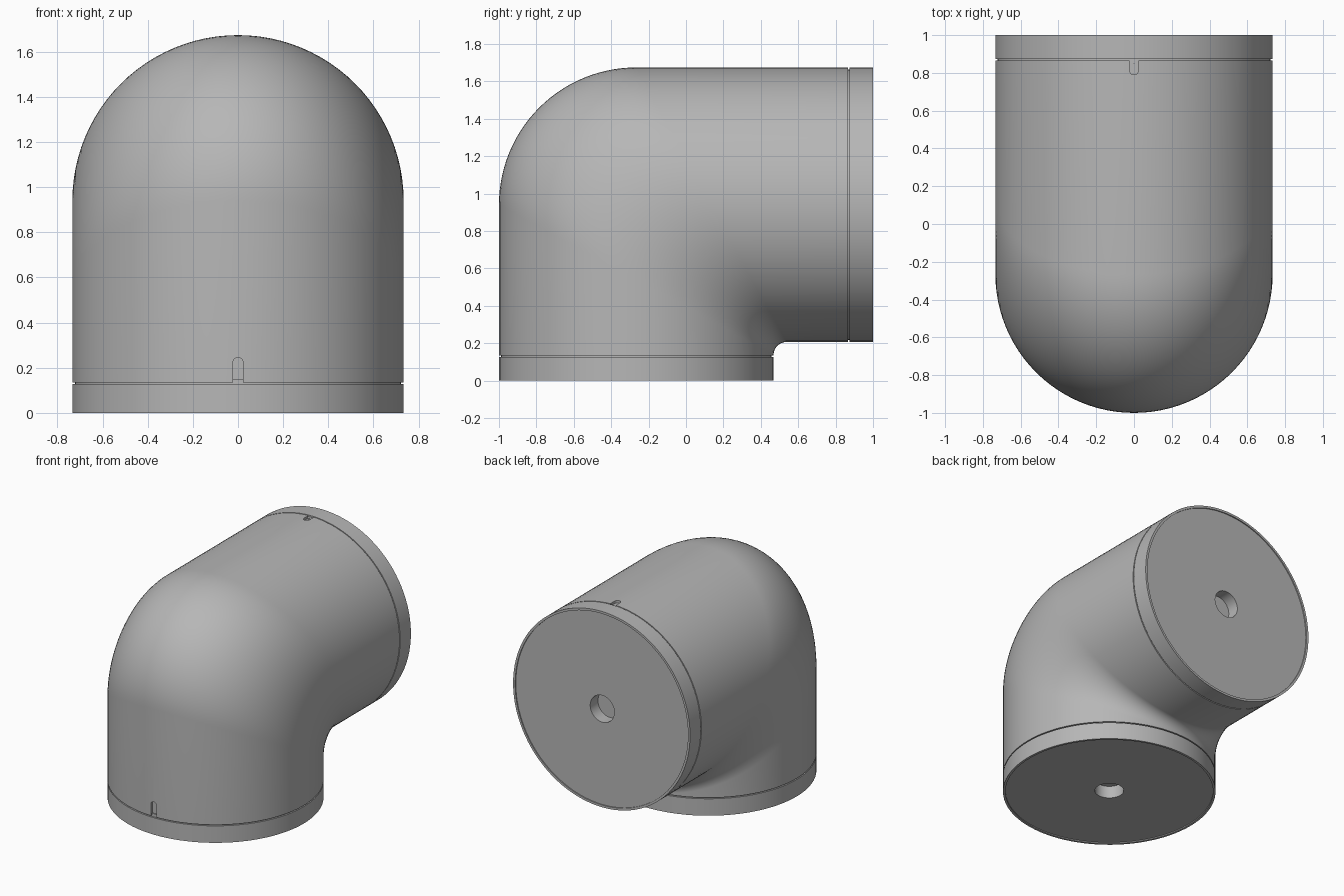
import bpy, bmesh
from math import sin, cos, pi
from mathutils import Matrix

cube = bpy.data.objects.get("Cube")
if cube:
    bpy.data.objects.remove(cube)

R = 0.734                # pipe radius
AXIS_Y, AXIS_Z = -0.266, 0.94
COLLAR = 0.135           # height where the elbow body starts
SIDES, BEND = 96, 28

grey = bpy.data.materials.new("satin_grey")
grey.use_nodes = True
colour = (0.47, 0.47, 0.47, 1)
grey.diffuse_color = colour
grey.node_tree.nodes["Principled BSDF"].inputs["Base Color"].default_value = colour


def make_object(name, bm):
    bmesh.ops.recalc_face_normals(bm, faces=bm.faces)
    mesh = bpy.data.meshes.new(name)
    bm.to_mesh(mesh)
    bm.free()
    mesh.materials.append(grey)
    obj = bpy.data.objects.new(name, mesh)
    bpy.context.collection.objects.link(obj)
    return obj


def activate(obj):
    bpy.ops.object.select_all(action='DESELECT')
    obj.select_set(True)
    bpy.context.view_layer.objects.active = obj


def smooth(obj):
    activate(obj)
    bpy.ops.object.shade_smooth_by_angle(angle=pi / 6)


def loft(bm, rings):
    """Skin a list of closed point rings and cap both ends."""
    loops = [[bm.verts.new(p) for p in ring] for ring in rings]
    for a, b in zip(loops, loops[1:]):
        for i in range(len(a)):
            j = (i + 1) % len(a)
            bm.faces.new((a[i], a[j], b[j], b[i]))
    bm.faces.new(loops[0])
    bm.faces.new(loops[-1])


def circle(radius, z):
    steps = [2 * pi * i / SIDES for i in range(SIDES)]
    return [(radius * cos(a), radius * sin(a), z) for a in steps]


def bend_ring(t):
    """Cross-section at bend angle t; the bend tightens towards the inside."""
    ring = []
    for x, s, _ in circle(R, 0):
        bend = 0.402 - 0.452 * s / 1.0
        cy, cz = AXIS_Y + s + bend, AXIS_Z - s - bend
        ring.append((x, cy - bend * cos(t), cz + bend * sin(t)))
    return ring


# Elbow body: straight inlet, bend, straight outlet
inlet = [(x, AXIS_Y + s, COLLAR) for x, s, _ in circle(R, 0)]
outlet = [(x, 1 - COLLAR, AXIS_Z - s) for x, s, _ in circle(R, 0)]
bm = bmesh.new()
loft(bm, [inlet] + [bend_ring(pi / 2 * i / BEND) for i in range(BEND + 1)] + [outlet])
body = make_object("elbow_body", bm)

# End frames: local z points from the open end into the pipe
base_frame = Matrix.Translation((0, AXIS_Y, 0))
back_frame = Matrix.Translation((0, 1, AXIS_Z)) @ Matrix.Rotation(pi / 2, 4, 'X')

# Collars with a thin rim, a recessed end face, a blind hole and a groove neck
PROFILE = [(0.1, 0.1), (0.1, 0.008), (R - 0.017, 0.008), (R - 0.017, 0),
           (R, 0), (R, 0.127), (R - 0.012, 0.127), (R - 0.012, 0.15)]


def collar(name, frame):
    bm = bmesh.new()
    loft(bm, [circle(r, z) for r, z in PROFILE])
    bm.transform(frame)
    smooth(make_object(name, bm))


# Round-ended index slot cut beside each collar
def cut_slot(frame, side, end):
    w = 0.023
    tip = [(w * cos(pi * i / 12), end - w + w * sin(pi * i / 12)) for i in range(13)]
    outline = [(w, 0.1)] + tip + [(-w, 0.1)]
    bm = bmesh.new()
    loft(bm, [[(x, side * depth, z) for x, z in outline] for depth in (R - 0.02, R + 0.05)])
    bm.transform(frame)
    cutter = make_object("slot_cutter", bm)
    cutter.hide_render = True
    mod = body.modifiers.new("slot", 'BOOLEAN')
    mod.operation, mod.solver, mod.object = 'DIFFERENCE', 'EXACT', cutter
    activate(body)
    bpy.ops.object.modifier_apply(modifier=mod.name)
    bpy.data.objects.remove(cutter)


cut_slot(base_frame, -1, 0.245)
cut_slot(back_frame, 1, 0.21)
smooth(body)
collar("base_collar", base_frame)
collar("back_collar", back_frame)
